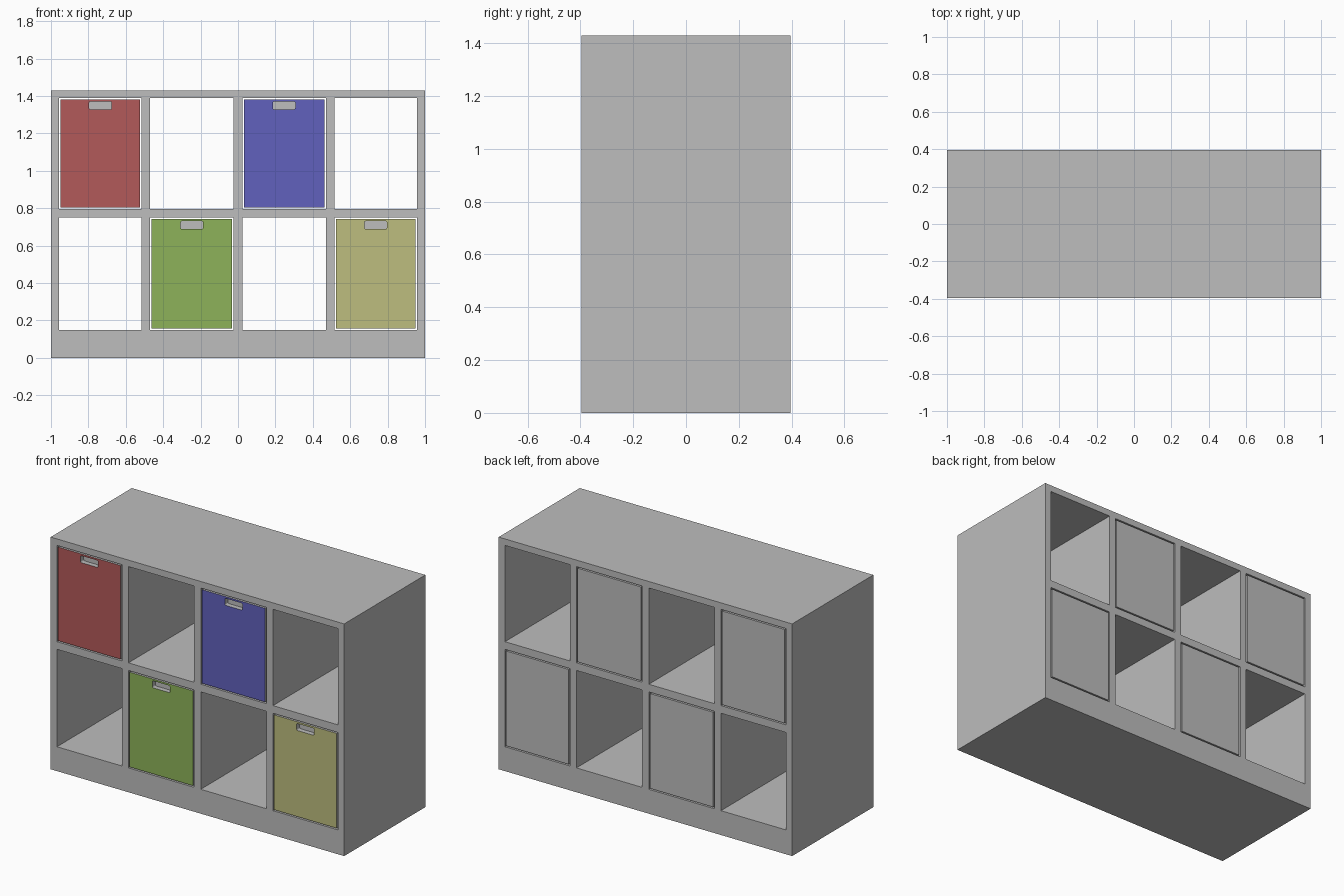
import bpy, bmesh
from mathutils import Matrix, Vector

cube = bpy.data.objects.get("Cube")
if cube:
    bpy.data.objects.remove(cube, do_unlink=True)


def material(name, rgb):
    m = bpy.data.materials.new(name)
    m.use_nodes = True
    m.diffuse_color = (*rgb, 1)
    m.node_tree.nodes["Principled BSDF"].inputs["Base Color"].default_value = (*rgb, 1)
    return m


def make_object(name, bm, materials):
    bmesh.ops.recalc_face_normals(bm, faces=bm.faces[:])
    mesh = bpy.data.meshes.new(name)
    bm.to_mesh(mesh)
    bm.free()
    ob = bpy.data.objects.new(name, mesh)
    bpy.context.collection.objects.link(ob)
    for m in materials:
        mesh.materials.append(m)
    return ob


def box(x0, x1, y0, y1, z0, z1):
    bm = bmesh.new()
    mid = Vector((x0 + x1, y0 + y1, z0 + z1)) / 2
    size = Matrix.Diagonal((x1 - x0, y1 - y0, z1 - z0, 1))
    bmesh.ops.create_cube(bm, size=1, matrix=Matrix.Translation(mid) @ size)
    return bm


GREY = material("grey", (0.51, 0.51, 0.51))
RED = material("red", (0.45, 0.10, 0.10))
BLUE = material("blue", (0.12, 0.12, 0.51))
GREEN = material("green", (0.27, 0.45, 0.10))
YELLOW = material("yellow", (0.51, 0.51, 0.21))

HALF_DEPTH = 0.395
xs = [-1, -0.957, -0.515, -0.47, -0.023, 0.023, 0.47, 0.515, 0.957, 1]
zs = [0, 0.15, 0.75, 0.797, 1.39, 1.43]

# Shelf frame: lattice of solid cells with open bays, extruded through the depth
bm = bmesh.new()
grid = [[bm.verts.new((x, -HALF_DEPTH, z)) for z in zs] for x in xs]
for i in range(len(xs) - 1):
    for j in range(len(zs) - 1):
        if i % 2 == 0 or j % 2 == 0:
            bm.faces.new((grid[i][j], grid[i + 1][j], grid[i + 1][j + 1], grid[i][j + 1]))
region = bmesh.ops.extrude_face_region(bm, geom=bm.faces[:])["geom"]
bmesh.ops.translate(bm, vec=(0, 2 * HALF_DEPTH, 0),
                    verts=[v for v in region if isinstance(v, bmesh.types.BMVert)])
make_object("shelf_frame", bm, [GREY])


# Drawer: grey box with a coloured front and a rounded grip recess
def drawer(name, column, row, colour, gap=0.008):
    x0, x1 = xs[2 * column + 1] + gap, xs[2 * column + 2] - gap
    z0, z1 = zs[2 * row + 1] + gap, zs[2 * row + 2] - gap
    bm = box(x0, x1, -HALF_DEPTH, HALF_DEPTH, z0, z1)
    bm.normal_update()
    for f in bm.faces:
        f.material_index = int(f.normal.y < -0.5)
    ob = make_object(name, bm, [GREY, colour])

    mid = (x0 + x1) / 2
    bm = box(mid - 0.06, mid + 0.06, -HALF_DEPTH - 0.05, -HALF_DEPTH + 0.03, z1 - 0.054, z1 - 0.011)
    corners = [e for e in bm.edges if abs(e.verts[0].co.y - e.verts[1].co.y) > 0.01]
    bmesh.ops.bevel(bm, geom=corners, offset=0.008, segments=3, profile=0.5, affect="EDGES")
    cutter = make_object("grip_cutter", bm, [GREY])
    cutter.hide_render = True

    mod = ob.modifiers.new("grip", "BOOLEAN")
    mod.operation = "DIFFERENCE"
    mod.solver = "EXACT"
    mod.object = cutter
    bpy.context.view_layer.objects.active = ob
    bpy.ops.object.modifier_apply(modifier=mod.name)
    bpy.data.objects.remove(cutter, do_unlink=True)


drawer("red_drawer", 0, 1, RED)
drawer("green_drawer", 1, 0, GREEN)
drawer("blue_drawer", 2, 1, BLUE)
drawer("yellow_drawer", 3, 0, YELLOW)
